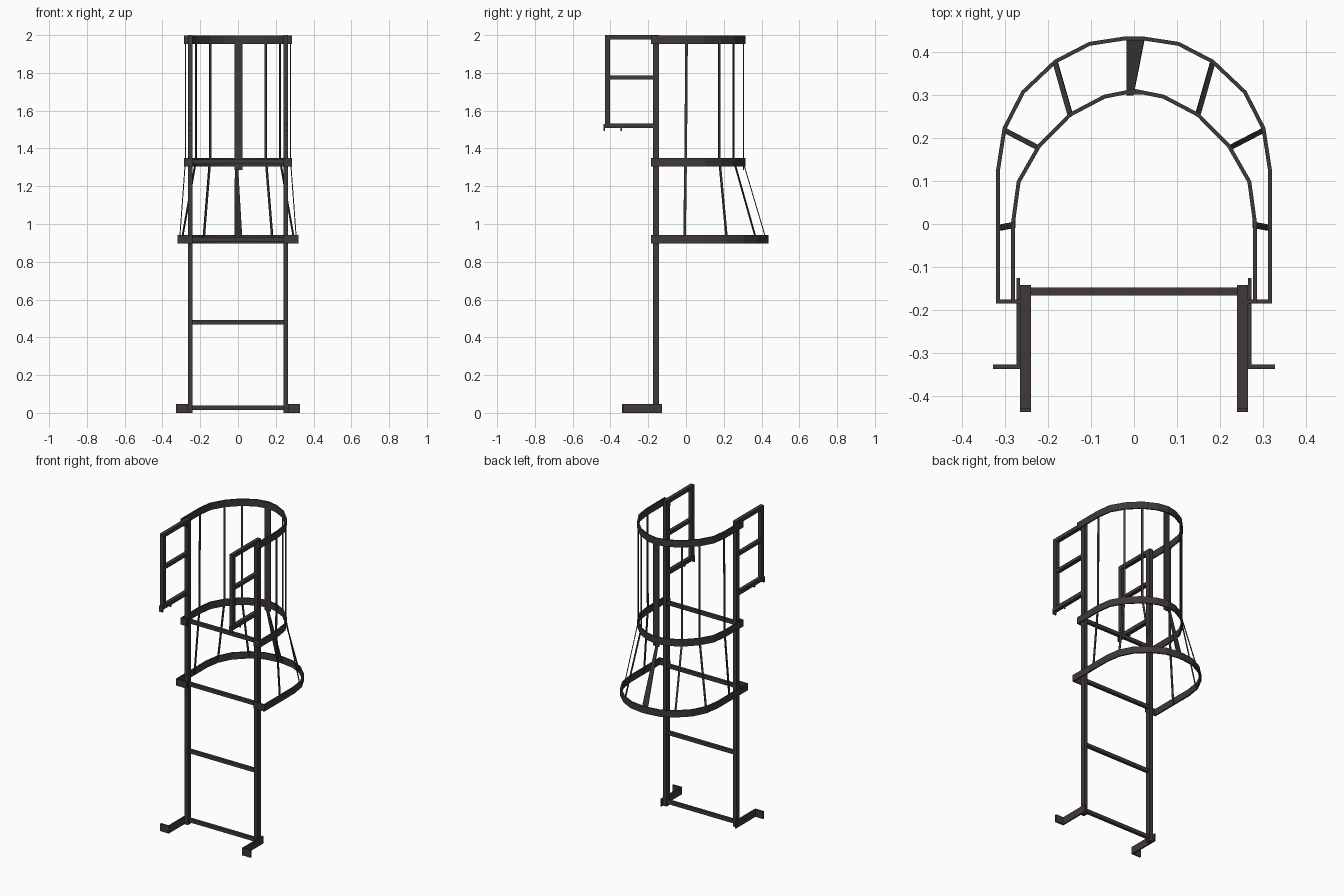
import bpy, bmesh
from mathutils import Vector

if "Cube" in bpy.data.objects:
    bpy.data.objects.remove(bpy.data.objects["Cube"])

mat = bpy.data.materials.new("dark_steel")
mat.diffuse_color = (0.05, 0.04, 0.04, 1)
mat.use_nodes = True
mat.node_tree.nodes["Principled BSDF"].inputs["Base Color"].default_value = mat.diffuse_color


def finish(name, bm):
    bmesh.ops.recalc_face_normals(bm, faces=bm.faces)
    me = bpy.data.meshes.new(name)
    bm.to_mesh(me)
    bm.free()
    me.materials.append(mat)
    ob = bpy.data.objects.new(name, me)
    bpy.context.collection.objects.link(ob)
    return ob


def loft(bm, sections):
    # skin a chain of four-cornered sections and cap both ends
    rings = [[bm.verts.new(p) for p in s] for s in sections]
    for a, b in zip(rings, rings[1:]):
        for i in range(4):
            j = (i + 1) % 4
            bm.faces.new((a[i], a[j], b[j], b[i]))
    bm.faces.new(rings[0])
    bm.faces.new(rings[-1][::-1])


def boxes(name, spans):
    bm = bmesh.new()
    for x0, x1, y0, y1, z0, z1 in spans:
        loft(bm, [[(x0, y0, z), (x1, y0, z), (x1, y1, z), (x0, y1, z)] for z in (z0, z1)])
    return finish(name, bm)


def hoop(name, half, z0, z1, t=0.009):
    # half: points from the right end to the rear middle, mirrored to the left
    pts = [Vector(p) for p in half]
    pts += [Vector((-p[0], p[1])) for p in reversed(half) if p[0] > 1e-4]
    secs = []
    for i, p in enumerate(pts):
        d1 = (p - pts[max(i - 1, 0)]).normalized()
        d2 = (pts[min(i + 1, len(pts) - 1)] - p).normalized()
        n1, n2 = Vector((-d1.y, d1.x)), Vector((-d2.y, d2.x))
        n = n1 + n2
        n = n.normalized()
        ref = n1 if n1.length > 0 else n2
        q = p + n * (t / max(n.dot(ref), 0.3))      # inner, mitred
        secs.append([(p.x, p.y, z0), (q.x, q.y, z0), (q.x, q.y, z1), (p.x, p.y, z1)])
    bm = bmesh.new()
    loft(bm, secs)
    return finish(name, bm)


def strap(name, a, b, wa, wb, tangent, t=0.005):
    # flat bar from a up to b, widths wa and wb along the hoop tangent
    u = Vector((*tangent, 0)).normalized()
    n = Vector((-u.y, u.x, 0)) * t / 2
    bm = bmesh.new()
    loft(bm, [[p - u * w / 2 - n, p + u * w / 2 - n, p + u * w / 2 + n, p - u * w / 2 + n]
              for p, w in ((Vector(a), wa), (Vector(b), wb))])
    return finish(name, bm)


# rails, grab handles and feet on both sides
for side, s in (("right", 1), ("left", -1)):
    def bar(x0, x1, *r):
        return (min(s * x0, s * x1), max(s * x0, s * x1), *r)
    boxes(side + "_rail", [bar(0.24, 0.265, -0.175, -0.142, 0, 2)])
    boxes(side + "_grab_handle", [
        bar(0.24, 0.265, -0.43, -0.403, 1.508, 2),
        bar(0.24, 0.265, -0.403, -0.175, 1.976, 2),
        bar(0.24, 0.265, -0.403, -0.175, 1.765, 1.785),
        bar(0.24, 0.265, -0.403, -0.175, 1.508, 1.533),
        bar(0.24, 0.265, -0.438, -0.43, 1.492, 1.53),
        bar(0.245, 0.26, -0.347, -0.34, 1.493, 1.508)])
    boxes(side + "_foot", [bar(0.265, 0.274, -0.338, -0.126, 0, 0.048),
                           bar(0.274, 0.328, -0.338, -0.327, 0, 0.048)])

# rungs
for i, z in enumerate((0.028, 0.48, 0.918, 1.33)):
    boxes(f"rung_{i + 1}", [(-0.24, 0.24, -0.166, -0.148, z - 0.012, z + 0.012)])

# cage hoops
narrow = [(0.242, -0.185), (0.286, -0.185), (0.286, 0.005), (0.273, 0.1), (0.225, 0.184),
          (0.152, 0.258), (0.07, 0.301), (0.0, 0.315)]
wide = [(0.242, -0.185), (0.321, -0.185), (0.321, 0.127), (0.306, 0.224), (0.262, 0.31),
        (0.186, 0.382), (0.105, 0.424), (0.02, 0.437)]
hoop("top_hoop", narrow, 1.953, 1.998)
hoop("middle_hoop", narrow, 1.305, 1.35)
hoop("lower_hoop", wide, 0.897, 0.941)

# cage straps: upper run is upright, lower run flares out
runs = [((0.278, -0.002), (0.31, -0.008), (0, 1), 0.014),
        ((0.222, 0.177), (0.299, 0.217), (-0.5, 0.86), 0.012),
        ((0.148, 0.252), (0.183, 0.375), (-0.86, 0.5), 0.012)]
for i, (up, low, tan, w) in enumerate(runs):
    for side, s in (("right", 1), ("left", -1)):
        t = (s * tan[0], tan[1])
        strap(f"{side}_upper_strap_{i + 1}", (s * up[0], up[1], 1.31),
              (s * up[0], up[1] + (0.005 if i == 0 else 0), 1.99), w, w, t)
        strap(f"{side}_lower_strap_{i + 1}", (s * low[0], low[1], 0.905),
              (s * up[0], up[1], 1.34), w, w, t)
strap("rear_upper_strap", (0.002, 0.304, 1.285), (0.002, 0.304, 1.995), 0.042, 0.042, (1, 0))
strap("rear_lower_strap", (0.003, 0.428, 0.905), (-0.009, 0.302, 1.33), 0.042, 0.016, (1, 0))
